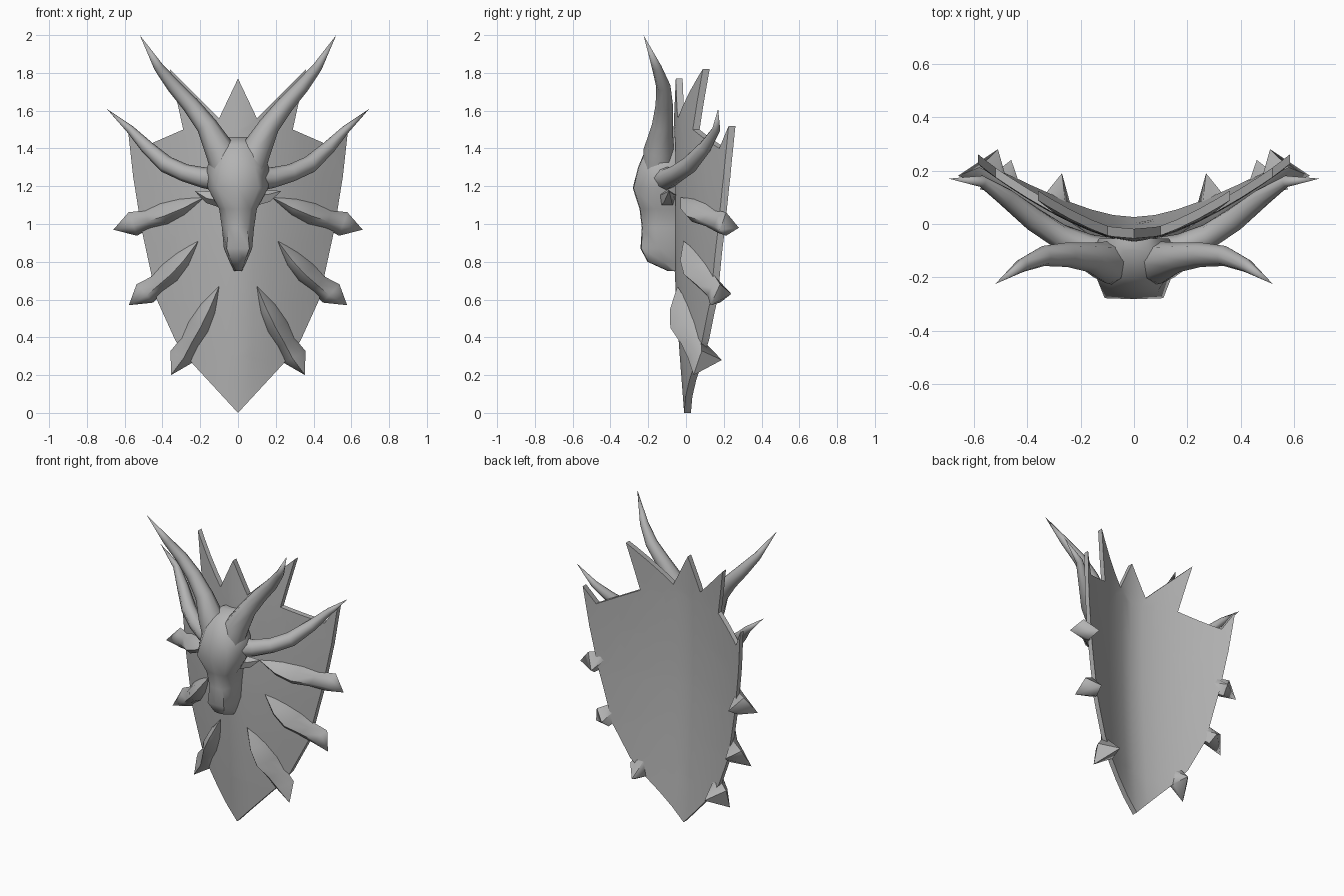
import bpy, bmesh, math
from mathutils import Vector

cube = bpy.data.objects.get("Cube")
if cube:
    bpy.data.objects.remove(cube)

GREY = (0.45, 0.45, 0.45, 1)
grey = bpy.data.materials.new("stone grey")
grey.use_nodes = True
grey.diffuse_color = GREY
grey.node_tree.nodes["Principled BSDF"].inputs["Base Color"].default_value = GREY


def finish(bm, name, angle):
    bmesh.ops.recalc_face_normals(bm, faces=bm.faces)
    mesh = bpy.data.meshes.new(name)
    bm.to_mesh(mesh)
    bm.free()
    obj = bpy.data.objects.new(name, mesh)
    bpy.context.collection.objects.link(obj)
    mesh.materials.append(grey)
    bpy.ops.object.select_all(action='DESELECT')
    obj.select_set(True)
    bpy.context.view_layer.objects.active = obj
    bpy.ops.object.shade_smooth_by_angle(angle=math.radians(angle))


def loft(name, rings, angle):
    """Bridge rings of equal size; a ring of one point closes to a tip."""
    bm = bmesh.new()
    rows = [[bm.verts.new(p) for p in ring] for ring in rings]
    for a, b in zip(rows, rows[1:]):
        n = max(len(a), len(b))
        for i in range(n):
            quad = [a[i % len(a)], a[(i + 1) % n % len(a)],
                    b[(i + 1) % n % len(b)], b[i % len(b)]]
            bm.faces.new(list(dict.fromkeys(quad)))
    for end in (rows[0], rows[-1]):
        if len(end) > 2:
            bm.faces.new(end)
    finish(bm, name, angle)


def shield_y(x, z):
    return 0.65 * abs(x) ** 1.5 - 0.01 - 0.06 * math.sin(math.pi * z / 2.4)


# Curved shield with a jagged crown
half = [(0.24, 0.26), (0.33, 0.38), (0.43, 0.6), (0.51, 0.97), (0.555, 1.25),
        (0.585, 1.52), (0.52, 1.4), (0.29, 1.5), (0.36, 1.82), (0.1, 1.56)]
outline = [(0, 0)] + half + [(0, 1.77)] + [(-x, z) for x, z in reversed(half)]
bm = bmesh.new()
bm.faces.new([bm.verts.new((x, 0, z)) for x, z in outline])
bm.normal_update()
bmesh.ops.triangulate(bm, faces=bm.faces)
cuts = [((i * 0.08, 0, 0), (1, 0, 0)) for i in range(-7, 8)]
cuts += [((0, 0, i * 0.3), (0, 0, 1)) for i in range(1, 6)]
for co, no in cuts:
    bmesh.ops.bisect_plane(bm, geom=bm.verts[:] + bm.edges[:] + bm.faces[:],
                           dist=0.0001, plane_co=co, plane_no=no)
for v in bm.verts:
    v.co.y = shield_y(v.co.x, v.co.z)
back = bmesh.ops.extrude_face_region(bm, geom=bm.faces[:], use_keep_orig=True)["geom"]
for v in back:
    if isinstance(v, bmesh.types.BMVert):
        v.co.y += 0.036
finish(bm, "shield", 30)

# Head: height, brow half width, front depth, cheek half width, cheek depth
sections = [(1.46, 0.04, -0.1, 0.06, -0.08), (1.42, 0.07, -0.2, 0.11, -0.14),
            (1.3, 0.09, -0.25, 0.165, -0.14), (1.19, 0.11, -0.278, 0.16, -0.15),
            (1.08, 0.065, -0.242, 0.1, -0.16), (0.98, 0.05, -0.23, 0.085, -0.15),
            (0.87, 0.06, -0.237, 0.075, -0.14), (0.8, 0.035, -0.2, 0.045, -0.12),
            (0.75, 0.01, -0.09, 0.02, -0.075)]
head_rings = []
for z, xf, yf, xs, ys in sections:
    side = [(xf, yf), (xs, ys), (xs * 0.8, -0.055)]
    ring = [(0, yf - 0.004)] + side + [(-x, y) for x, y in reversed(side)]
    head_rings.append([(x, y, z) for x, y in ring])
loft("head", head_rings, 62)


def horn(name, side, path, sides=8):
    """Tapered round horn along (x, y, z, radius); the last point is the tip."""
    pts = [Vector((side * x, y, z)) for x, y, z, r in path]
    rings = []
    for i, p in enumerate(pts[:-1]):
        d = (pts[i + 1] - pts[max(i - 1, 0)]).normalized()
        u = d.cross(Vector((0, 1, 0))).normalized()
        w = d.cross(u)
        turns = [math.tau * k / sides for k in range(sides)]
        rings.append([p + (u * math.cos(t) + w * math.sin(t)) * path[i][3] for t in turns])
    loft(name, rings + [[pts[-1]]], 60)


def spike(name, side, start, tip, heel, sag, rise):
    """Thorn lying on the shield, flaring and hooking round its rim."""
    sx, sz = start
    tx, ty, tz = tip
    d = Vector((tx - sx, tz - sz))
    n = Vector((-d.y, d.x)).normalized()
    rings = [[(side * sx, shield_y(sx, sz) - 0.01, sz)]]
    for t, w, depth in [(0.25, 0.046, 0.065), (0.45, 0.06, 0.085),
                        (0.63, 0.05, 0.06), (0.79, 0.066, 0.055)]:
        c = Vector(start) + d * t - n * sag * math.sin(math.pi * t)
        y = shield_y(c.x, c.y)
        hook = t > 0.7

        def rim(across, out):
            p = c + n * w * across
            return (p.x, (y if hook else shield_y(p.x, p.y)) - out, p.y)

        ring = [rim(-0.2, depth * rise), rim(0.65, depth * 0.6), rim(1, -0.01),
                heel if hook else rim(0, -0.025), rim(-1, -0.01), rim(-0.75, depth * 0.6)]
        rings.append([(side * px, py, pz) for px, py, pz in ring])
    rings.append([(side * tx, ty, tz)])
    loft(name, rings, 60)


for label, s in (("left", 1), ("right", -1)):
    horn(label + "_upper_horn", s,
         [(0.05, -0.15, 1.25, 0.08), (0.095, -0.145, 1.39, 0.08), (0.165, -0.125, 1.52, 0.056),
          (0.25, -0.115, 1.63, 0.046), (0.34, -0.12, 1.73, 0.038),
          (0.42, -0.155, 1.83, 0.026), (0.52, -0.225, 2.0, 0)])
    horn(label + "_lower_horn", s,
         [(0.09, -0.12, 1.24, 0.07), (0.18, -0.09, 1.245, 0.055), (0.28, -0.045, 1.27, 0.047),
          (0.38, 0.02, 1.315, 0.046), (0.48, 0.1, 1.405, 0.036),
          (0.57, 0.16, 1.5, 0.022), (0.695, 0.17, 1.61, 0)])
    horn(label + "_ear", s,
         [(0.1, -0.1, 1.14, 0.05), (0.16, -0.095, 1.145, 0.035), (0.23, -0.09, 1.175, 0)], 5)
    spike(label + "_top_spike", s, (0.18, 1.14), (0.66, 0.18, 0.97), (0.51, 0.28, 0.98),
          0.01, 1)
    spike(label + "_middle_spike", s, (0.21, 0.91), (0.578, 0.13, 0.57), (0.46, 0.24, 0.63),
          0.02, 1.05)
    spike(label + "_bottom_spike", s, (0.1, 0.67), (0.355, 0.04, 0.2), (0.27, 0.19, 0.28),
          0.005, 1.15)
